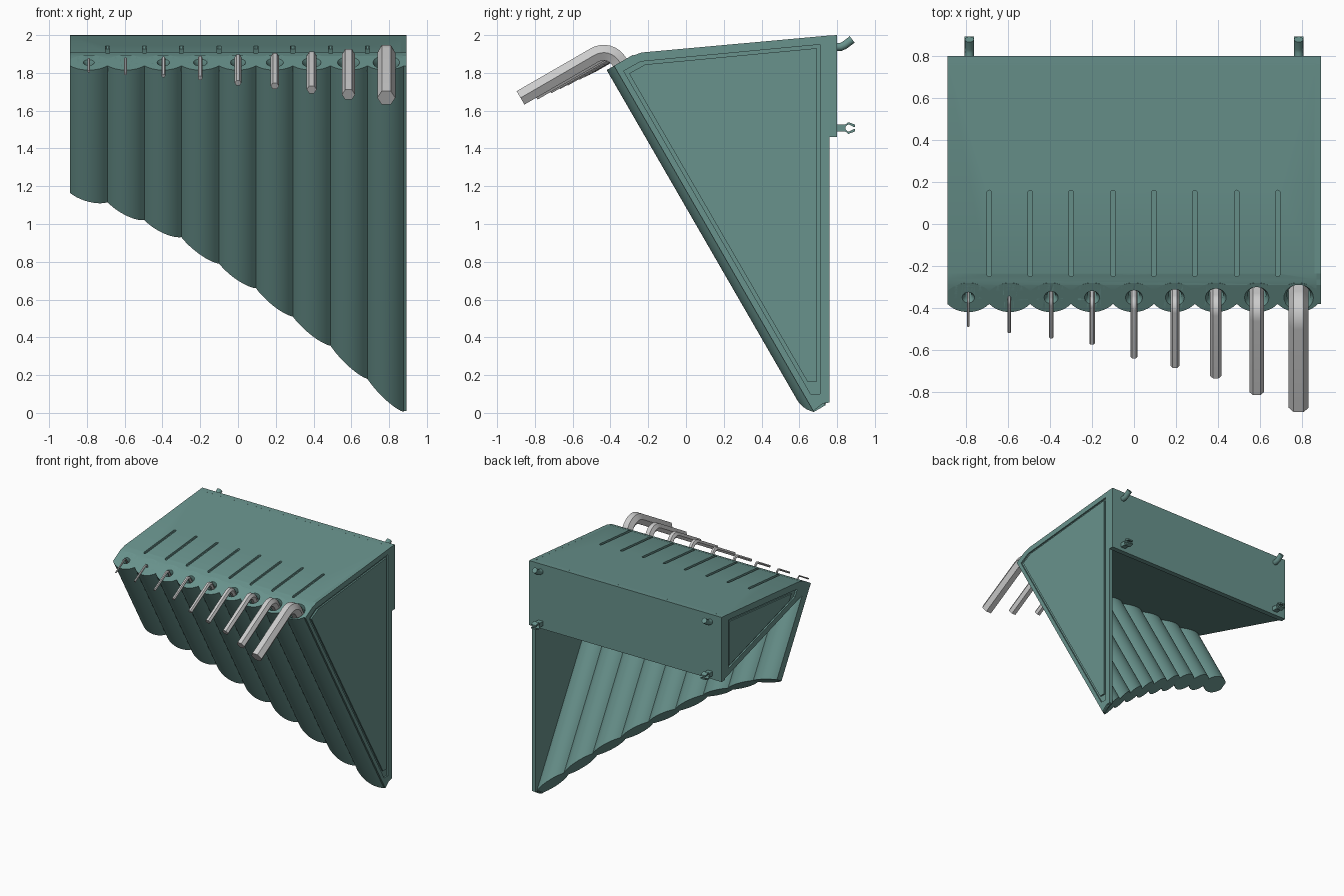
import bpy, bmesh, math
from mathutils import Vector

if "Cube" in bpy.data.objects:
    bpy.data.objects.remove(bpy.data.objects["Cube"])

C, S = math.cos(math.radians(30)), 0.5
teal = bpy.data.materials.new("teal_plastic")
teal.diffuse_color = (0.14, 0.29, 0.265, 1)
teal.use_nodes = True
teal.node_tree.nodes["Principled BSDF"].inputs["Base Color"].default_value = teal.diffuse_color


def yz(u, v):
    """Tilted frame of the tubes: u = depth, v = distance down the tube."""
    return (-0.42 + C * u + S * v, 1.815 + S * u - C * v)


def finish(name, bm, mat=teal):
    bmesh.ops.recalc_face_normals(bm, faces=bm.faces)
    me = bpy.data.meshes.new(name)
    bm.to_mesh(me)
    bm.free()
    ob = bpy.data.objects.new(name, me)
    bpy.context.collection.objects.link(ob)
    if mat:
        me.materials.append(mat)
    return ob


def loft(bm, rings, caps=True, cyclic=False):
    vs = [[bm.verts.new(p) for p in r] for r in rings]
    pairs = list(zip(vs, vs[1:])) + ([(vs[-1], vs[0])] if cyclic else [])
    for a, b in pairs:
        for i in range(len(a)):
            j = (i + 1) % len(a)
            bm.faces.new((a[i], a[j], b[j], b[i]))
    if caps:
        bm.faces.new(vs[0])
        bm.faces.new(vs[-1])


def prism(name, pts, x0, x1):
    bm = bmesh.new()
    loft(bm, [[(x, y, z) for y, z in pts] for x in (x0, x1)])
    return finish(name, bm)


def ring_cutter(pts, centre, k, x0, x1):
    inner = [(centre[0] + (y - centre[0]) * k, centre[1] + (z - centre[1]) * k) for y, z in pts]
    bm = bmesh.new()
    loft(bm, [[(x, y, z) for y, z in p] for p, x in
              ((pts, x0), (pts, x1), (inner, x1), (inner, x0))], False, True)
    return finish("groove_cutter", bm)


def sweep(name, path, r, x, n, mat):
    bm = bmesh.new()
    p = [Vector(q) for q in path]
    rings = []
    for i, q in enumerate(p):
        t = Vector((0, 0))
        if i > 0:
            t += (q - p[i - 1]).normalized()
        if i < len(p) - 1:
            t += (p[i + 1] - q).normalized()
        t.normalize()
        ring = []
        for k in range(n):
            a = 2 * math.pi * k / n
            s = r * math.sin(a)
            ring.append((x + r * math.cos(a), q.x - t.y * s, q.y + t.x * s))
        rings.append(ring)
    loft(bm, rings)
    return finish(name, bm, mat)


def cut(ob, cutter):
    m = ob.modifiers.new("cut", 'BOOLEAN')
    m.operation, m.solver, m.object = 'DIFFERENCE', 'EXACT', cutter
    cutter.hide_render = True
    bpy.context.view_layer.objects.active = ob
    bpy.ops.object.modifier_apply(modifier=m.name)


def smooth(ob):
    bpy.ops.object.select_all(action='DESELECT')
    ob.select_set(True)
    bpy.context.view_layer.objects.active = ob
    bpy.ops.object.shade_smooth_by_angle(angle=math.radians(30))


# tube boundaries across x and where each one ends
edges = [-0.89, -0.69, -0.495, -0.3, -0.1, 0.095, 0.29, 0.49, 0.685, 0.877]
ends = [(1.8375 - z) / C for z in (1.165, 1.115, 1.02, 0.93, 0.79, 0.66, 0.51, 0.355, 0.18, 0.005)]
centres = [-0.79, -0.595, -0.395, -0.2, 0, 0.195, 0.39, 0.585, 0.785]
widths = [0.013, 0.017, 0.021, 0.026, 0.035, 0.044, 0.053, 0.07, 0.095]
tips = [-0.49, -0.52, -0.545, -0.575, -0.64, -0.685, -0.735, -0.815, -0.895]

# row of lens-shaped tubes with slanted ends
bm = bmesh.new()
rings = []
N = 14
R = 0.129
for i in range(9):
    for k in range(N + (i == 8)):
        t = k / N
        x = edges[i] + (edges[i + 1] - edges[i]) * t
        v = ends[i] + (ends[i + 1] - ends[i]) * t
        b = math.sqrt(R * R - (0.098 * (2 * t - 1)) ** 2) - (R - 0.045)
        rings.append([(x, *yz(u, w)) for u, w in
                      ((0.045 - b, 0), (0.115 + b, 0), (0.115 + b, v), (0.045 - b, v))])
loft(bm, rings)
tubes = finish("tube_row", bm)

# wedge-shaped top block
front = [yz(0.045, 0), yz(0.15, 0), (-0.265, 1.897), (-0.235, 1.908)]
block = prism("top_block", front + [(0.765, 1.998), (0.765, 1.47), (-0.365, 1.808)], -0.89, 0.87)

# back plate
prism("back_plate", [(0.757, 1.46), (0.8, 1.46), (0.8, 2.0), (0.757, 1.9975)], -0.89, 0.892)

# tall right side panel with an engraved border
panel = prism("side_panel", front + [(0.76, 1.998), (0.76, 0.055), (0.725, 0.05),
                                     yz(0.045, ends[-1] - 0.005)], 0.86, 0.892)
g = ring_cutter([(-0.33, 1.81), (-0.24, 1.86), (0.71, 1.95), (0.71, 0.10), (0.66, 0.10)],
                (0.30, 1.52), 0.955, 0.88, 0.92)
cut(panel, g)
bpy.data.objects.remove(g)

# engraved border on the small left end
g = ring_cutter([(-0.2, 1.855), (0.71, 1.945), (0.71, 1.54), (-0.17, 1.80)],
                (0.54, 1.755), 0.9, -0.92, -0.878)
cut(block, g)
bpy.data.objects.remove(g)

# countersunk key holes
bm = bmesh.new()
for i, (xc, w) in enumerate(zip(centres, widths)):
    deep = (ends[i] + ends[i + 1]) / 2 - 0.06
    r = w / 2 + 0.009
    rings = []
    for rad, v in ((r + 0.02, -0.03), (r + 0.014, 0), (r, 0.025), (r, deep)):
        rings.append([(xc + rad * math.cos(a), *yz(0.08 + rad * math.sin(a), v))
                      for a in (2 * math.pi * k / 24 for k in range(24))])
    loft(bm, rings)
holes = finish("hole_cutter", bm)
cut(tubes, holes)
cut(block, holes)
bpy.data.objects.remove(holes)

# divider slots on the sloped top
bm = bmesh.new()
for x in edges[1:-1]:
    rim = []
    for cy, a0 in ((0.15, 0), (-0.24, math.pi)):
        for k in range(7):
            a = a0 + math.pi * k / 6
            rim.append((x + 0.011 * math.cos(a), cy + 0.011 * math.sin(a)))
    loft(bm, [[(px, py, 1.929 + 0.09 * py + d) for px, py in rim] for d in (-0.016, 0.05)])
slots = finish("slot_cutter", bm)
cut(block, slots)
bpy.data.objects.remove(slots)

for ob in (tubes, block):
    smooth(ob)

# hexagonal L-shaped keys
for i, (xc, w, ye) in enumerate(zip(centres, widths, tips)):
    va = -(0.015 + 0.9 * w)
    ue = (ye + 0.42 - S * va + 0.2 * w) / C
    path = [yz(ue, va)]
    for k in range(9):
        a = math.pi / 2 * k / 8
        path.append(yz(0.08 - w + w * math.sin(a), va + w - w * math.cos(a)))
    path.append(yz(0.08, (ends[i] + ends[i + 1]) / 2 - 0.08))
    smooth(sweep(f"hex_key_{i + 1}", path, w / 2, xc, 6, None))

# pegboard hooks and split clips on the back
for x in (-0.785, 0.785):
    smooth(sweep("upper_hook", [(0.79, 1.938), (0.82, 1.938), (0.84, 1.947), (0.88, 1.977)],
                 0.022, x, 14, teal))
    prism("clip_neck", [(0.79, 1.49), (0.845, 1.49), (0.845, 1.526), (0.79, 1.526)],
          x - 0.022, x + 0.022)
    for s in (-1, 1):
        half = [(0.835, 0.012), (0.86, 0.031), (0.895, 0.018), (0.895, 0.006),
                (0.887, 0.006), (0.86, 0.02), (0.84, 0.004)]
        prism("clip_prong", [(y, 1.508 + s * z) for y, z in half], x - 0.022, x + 0.022)
